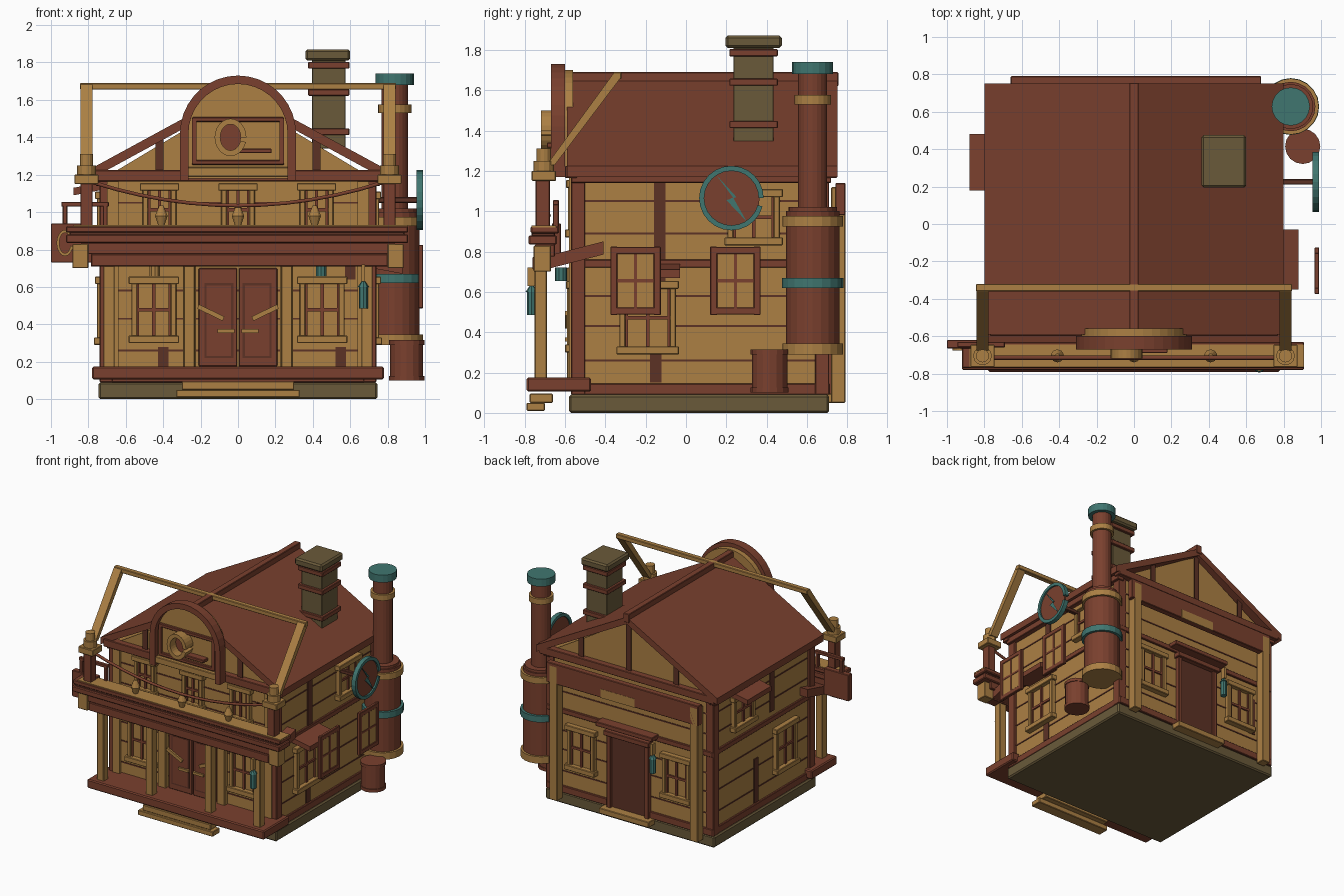
import bpy, bmesh, math
from mathutils import Vector, Matrix

if "Cube" in bpy.data.objects:
    bpy.data.objects.remove(bpy.data.objects["Cube"])


def material(name, rgb):
    m = bpy.data.materials.new(name)
    lin = [((c / 255 + 0.055) / 1.055) ** 2.4 for c in rgb]
    m.diffuse_color = (*lin, 1)
    m.use_nodes = True
    m.node_tree.nodes["Principled BSDF"].inputs["Base Color"].default_value = m.diffuse_color
    return m


TAN = material("tan_wood", (172, 128, 68))
RED = material("red_brown_wood", (122, 64, 46))
DARK = material("dark_brown_wood", (92, 50, 37))
TEAL = material("teal_metal", (64, 118, 112))
STONE = material("olive_stone", (106, 90, 58))


def finish(name, bm, mat, bevel=0.0):
    bmesh.ops.recalc_face_normals(bm, faces=bm.faces)
    me = bpy.data.meshes.new(name)
    bm.to_mesh(me)
    bm.free()
    me.materials.append(mat)
    ob = bpy.data.objects.new(name, me)
    bpy.context.collection.objects.link(ob)
    if bevel:
        b = ob.modifiers.new("bevel", "BEVEL")
        b.width, b.segments = bevel, 1
    return ob


def box(name, x0, x1, y0, y1, z0, z1, mat, bevel=0.004, rot=None):
    size = Vector((abs(x1 - x0), abs(y1 - y0), abs(z1 - z0)))
    c = Matrix.Translation(((x0 + x1) / 2, (y0 + y1) / 2, (z0 + z1) / 2))
    r = Matrix.Rotation(rot[1], 4, rot[0]) if rot else Matrix()
    bm = bmesh.new()
    bmesh.ops.create_cube(bm, size=1, matrix=c @ r @ Matrix.Diagonal((*size, 1)))
    return finish(name, bm, mat, bevel if min(size) > 0.025 else 0)


def cyl(name, x, y, z0, z1, r, mat, r2=None, seg=16):
    bm = bmesh.new()
    bmesh.ops.create_cone(bm, cap_ends=True, segments=seg, radius1=r, radius2=r if r2 is None else r2,
                          depth=z1 - z0, matrix=Matrix.Translation((x, y, (z0 + z1) / 2)))
    return finish(name, bm, mat)


def prism(name, pts, axis, a0, a1, mat):
    """Extrude a 2D outline: axis 'y' takes (x, z) points, axis 'x' takes (y, z)."""
    bm = bmesh.new()
    put = (lambda p, a: (p[0], a, p[1])) if axis == "y" else (lambda p, a: (a, p[0], p[1]))
    f = bm.faces.new([bm.verts.new(put(p, a0)) for p in pts])
    ext = bmesh.ops.extrude_face_region(bm, geom=[f])
    d = Vector(put((0, 0), a1 - a0))
    bmesh.ops.translate(bm, vec=d, verts=[v for v in ext["geom"] if isinstance(v, bmesh.types.BMVert)])
    return finish(name, bm, mat)


def ellipse(cx, cz, rx, rz, n=24, a0=0.0, a1=2 * math.pi):
    return [(cx + rx * math.cos(a0 + (a1 - a0) * i / n), cz + rz * math.sin(a0 + (a1 - a0) * i / n))
            for i in range(n + (a1 < 6))]


def ring(name, cx, cz, rx, rz, w, axis, a0, a1, mat):
    """Flat ring made of two half bands."""
    for s in (0, math.pi):
        o = ellipse(cx, cz, rx, rz, 12, s, s + math.pi)
        i = ellipse(cx, cz, rx - w, rz - w, 12, s, s + math.pi)
        prism(name, o + i[::-1], axis, a0, a1, mat)


# Boxes placed on a wall: u along the wall, n outward from it
def wbox(name, wall, u0, u1, z0, z1, n0, n1, mat, rot=None):
    if wall == "front":
        return box(name, u0, u1, -0.55 - n1, -0.55 - n0, z0, z1, mat, rot=rot)
    if wall == "back":
        return box(name, u0, u1, 0.70 + n0, 0.70 + n1, z0, z1, mat, rot=rot)
    s = 1 if wall == "right" else -1
    return box(name, s * (0.72 + n0), s * (0.72 + n1), u0, u1, z0, z1, mat, rot=rot)


def window(wall, u, z0, z1, w, base=0.0, frame=TAN, glass=TAN):
    h, t, n = w / 2, 0.03, wall + "_window"
    wbox(n + "_pane", wall, u - h, u + h, z0, z1, base, base + 0.012, glass)
    for s in (-1, 1):
        wbox(n + "_jamb", wall, u + s * h, u + s * (h - t), z0, z1, base, base + 0.035, frame)
        wbox(n + "_inner_trim", wall, u + s * (h - t), u + s * (h - t - .012), z0 + t, z1 - t, base, base + 0.022, RED)
    wbox(n + "_sill", wall, u - h - .015, u + h + .015, z0 - .01, z0 + t, base, base + 0.05, frame)
    wbox(n + "_head", wall, u - h - .015, u + h + .015, z1 - t, z1 + .01, base, base + 0.045, frame)
    wbox(n + "_mullion", wall, u - .009, u + .009, z0, z1, base, base + 0.025, RED)
    zm = (z0 + z1) / 2
    wbox(n + "_bar", wall, u - h + t, u + h - t, zm - .009, zm + .009, base, base + 0.024, RED)


# Foundation, walls and gables
box("foundation", -.745, .745, -.58, .71, 0, .09, STONE, .01)
box("house_walls", -.72, .72, -.55, .70, .09, 1.2, TAN)
prism("gable_infill", [(-.72, 1.18), (.72, 1.18), (0, 1.61)], "y", -.55, .70, TAN)
box("floor_trim", -.735, .735, -.565, .715, .72, .76, RED)
box("base_trim", -.735, .735, -.565, .715, .09, .145, RED)
for sx in (-1, 1):
    for y in (-.535, .675):
        box("corner_board", sx * .67, sx * .74, y - .035, y + .035, .09, 1.2, RED)
    box("eave_beam", sx * .70, sx * .76, -.57, .72, 1.14, 1.19, RED)
for y in (-.57, .72):
    box("gable_beam", -.77, .77, y - .03, y + .03, 1.165, 1.225, RED)
    for x in (-.42, 0, .42):
        box("gable_stud", x - .022, x + .022, y - .003, y + .003, 1.2, 1.62 - abs(x) * .56, DARK)

# Plank seams and worn patches
for wall, u0, u1 in (("front", -.67, .67), ("back", -.67, .67), ("left", -.5, .64), ("right", -.5, .64)):
    for z in (.26, .43, .58, .89, 1.05):
        wbox("plank_seam", wall, u0, u1, z - .005, z + .005, 0, .004, DARK)
for wall, u, z0, z1 in (("right", -.13, .76, 1.17), ("right", -.15, .15, .29), ("right", -.13, .64, .74),
                        ("left", -.05, .8, 1.17), ("left", .15, .15, .5), ("front", -.4, .15, .28),
                        ("front", .55, .15, .28), ("front", .6, .64, .72), ("back", -.55, .3, .6)):
    wbox("worn_patch", wall, u - .028, u + .028, z0, z1, 0, .007, DARK)

# Roof
for s in (-1, 1):
    prism("roof_slope", [(0, 1.66), (s * .80, 1.225), (s * .80, 1.17), (0, 1.605)], "y", -.59, .75, RED)
box("roof_ridge", -.025, .025, -.60, .755, 1.62, 1.69, RED)

# Front porch
box("porch_deck", -.78, .78, -.79, -.47, .105, .175, RED, .008)
box("lower_step", -.33, .33, -.79, -.70, .01, .05, TAN)
box("upper_step", -.30, .30, -.775, -.66, .05, .095, TAN)
for x in (-.69, -.26, .26, .69):
    box("porch_post", x - .03, x + .03, -.75, -.69, .17, .75, TAN)
prism("porch_roof", [(-.70, .71), (-.70, .775), (-.41, .85), (-.41, .785)], "x", -.785, .80, RED)
box("porch_fascia", -.785, .80, -.76, -.68, .71, .775, RED)
box("balcony_lower_beam", -.84, .84, -.75, -.65, .775, .835, RED)
box("balcony_beam", -.92, .91, -.78, -.64, .835, .88, RED, .006)
box("balcony_rail_board", -.92, .91, -.77, -.63, .89, .925, RED, .006)
box("balcony_core", -.90, .89, -.765, -.65, .87, .90, DARK)
box("balcony_top", -.88, .91, -.765, -.645, .92, .93, TAN)

# Balcony end columns and tall frame
for s in (-1, 1):
    x = s * .81
    box("balcony_bracket", s * .80, s * .885, -.755, -.67, .70, .83, TAN)
    box("balcony_column", x - .033, x + .033, -.745, -.675, .92, 1.16, RED)
    box("column_capital", x - .065, x + .065, -.765, -.645, 1.15, 1.20, TAN)
    cyl("capital_neck", x, -.705, 1.20, 1.25, .05, TAN, seg=12)
    cyl("column_finial", x, -.705, 1.25, 1.31, .035, TAN, seg=12)
    prism("frame_strut", [(-.69, 1.23), (-.65, 1.23), (-.325, 1.66), (-.325, 1.69), (-.355, 1.69)],
          "x", x - .033, x + .033, TAN)
box("frame_top_bar", -.845, .845, -.36, -.32, 1.655, 1.69, TAN)
for x in (-.41, 0, .41):
    cyl("baluster_base", x, -.705, .93, .98, .018, TAN, r2=.035, seg=10)
    cyl("baluster_top", x, -.705, .98, 1.035, .035, TAN, r2=.012, seg=10)

# Swag rope between the columns
cu = bpy.data.curves.new("swag_rope", "CURVE")
cu.dimensions, cu.bevel_depth, cu.bevel_resolution = "3D", .011, 1
sp = cu.splines.new("POLY")
sp.points.add(12)
for i, p in enumerate(sp.points):
    t = i / 6 - 1
    p.co = (.78 * t, -.715, 1.035 + .125 * t * t, 1)
cu.materials.append(RED)
bpy.context.collection.objects.link(bpy.data.objects.new("swag_rope", cu))

# Side sign and small rail on the left end
box("side_sign", -1.0, -.78, -.665, -.62, .73, .94, RED)
ring("sign_ring", -.925, .835, .045, .07, .015, "y", -.675, -.665, TAN)
box("side_rail", -.945, -.69, -.66, -.63, 1.03, 1.055, RED)
for x in (-.925, -.71):
    box("side_rail_post", x - .013, x + .013, -.66, -.63, .92, 1.04, RED)

# Front doors and windows
for s in (-1, 1):
    wbox("front_door", "front", s * .005, s * .21, .175, .70, 0, .025, RED)
    wbox("door_panel", "front", s * .025, s * .18, .22, .62, .025, .032, DARK)
    wbox("door_inset", "front", s * .037, s * .168, .232, .608, .03, .036, RED)
    wbox("door_brace", "front", s * .07, s * .22, .45, .475, .035, .05, TAN, rot=("Y", -s * .45))
    wbox("door_handle", "front", s * .02, s * .11, .355, .375, .03, .05, TAN)
    wbox("door_frame", "front", s * .225, s * .295, .15, .72, 0, .04, TAN)
    wbox("wall_edge_board", "front", s * .64, s * .70, .15, 1.17, .01, .03, TAN)
    window("front", s * .45, .31, .645, .24)
    window("front", s * .42, .88, 1.145, .18)
    cyl("window_lamp", s * .445, -.62, .655, .72, .03, TEAL if s > 0 else TAN, seg=10)
window("front", 0, .88, 1.145, .18)

# Arched sign on the gable
arch = ellipse(0, 1.42, .31, .31, 18, 0, math.pi)
inner = ellipse(0, 1.42, .265, .265, 18, 0, math.pi)
prism("arch_panel", [(.28, 1.18)] + ellipse(0, 1.42, .28, .28, 18, 0, math.pi) + [(-.28, 1.18)], "y", -.63, -.56, TAN)
prism("arch_trim", [(.31, 1.17)] + arch + [(-.31, 1.17), (-.265, 1.17)] + inner[::-1] + [(.265, 1.17)],
      "y", -.67, -.60, RED)
box("arch_base", -.28, .28, -.66, -.60, 1.19, 1.24, TAN)
for z in (1.265, 1.495):
    box("sign_frame_rail", -.245, .245, -.65, -.62, z - .013, z + .013, RED)
for x in (-.235, .235):
    box("sign_frame_side", x - .012, x + .012, -.65, -.62, 1.26, 1.50, RED)
ring("sign_dial", -.04, 1.40, .085, .10, .03, "y", -.72, -.63, TAN)
prism("sign_dial_face", ellipse(-.04, 1.40, .056, .071, 16), "y", -.65, -.62, RED)
box("sign_dial_arm", -.02, .18, -.69, -.63, 1.315, 1.34, RED)

# Side windows, awnings and outer shutters
window("right", -.19, .30, .645, .28)
window("right", .335, .84, 1.10, .26)
window("left", .33, .84, 1.10, .26)
window("left", -.2, .30, .645, .26)
prism("right_awning", [(.72, .70), (.72, .74), (.88, .71), (.88, .67)], "y", -.35, -.03, RED)
prism("left_awning", [(-.72, 1.12), (-.72, 1.16), (-.88, 1.13), (-.88, 1.09)], "y", .18, .48, RED)
for y in (-.25, .245):
    box("hung_shutter_panel", .972, .985, y - .12, y + .12, .49, .82, TAN)
    for s in (-1, 1):
        box("hung_shutter_side", .965, .99, y + s * .09, y + s * .125, .485, .825, RED)
        zc = .655 + s * .15
        box("hung_shutter_rail", .965, .99, y - .125, y + .125, zc - .018, zc + .018, RED)
    box("hung_shutter_mullion", .969, .988, y - .008, y + .008, .49, .82, RED)
    box("hung_shutter_bar", .969, .988, y - .1, y + .1, .647, .663, RED)

# Round bolt emblem plate
ring("emblem_ring", .225, 1.065, .16, .16, .025, "x", .955, .99, TEAL)
prism("emblem_disc", ellipse(.225, 1.065, .14, .14), "x", .965, .978, RED)
prism("emblem_bolt", [(.15, 1.18), (.25, 1.07), (.22, 1.065), (.30, .95), (.20, 1.055), (.235, 1.065)],
      "x", .975, .985, TEAL)
box("emblem_arm", .72, .97, .21, .24, 1.05, 1.08, DARK)

# Boiler stack and barrel
for name, z0, z1, r, m in (
        ("boiler_body", .30, 1.0, .132, RED), ("boiler_lower_ring", .29, .345, .15, TAN),
        ("boiler_teal_band", .62, .67, .152, TEAL), ("boiler_upper_ring", .925, .975, .15, TAN),
        ("boiler_top", .975, 1.02, .12, RED), ("stack_pipe", 1.0, 1.7, .072, RED),
        ("stack_ring", 1.53, 1.575, .09, TAN), ("stack_cap", 1.68, 1.74, .102, TEAL)):
    cyl(name, .838, .628, z0, z1, r, m, seg=20)
for z0, z1, r in ((.10, .31, .088), (.10, .125, .094), (.29, .315, .094)):
    cyl("side_barrel", .902, .415, z0, z1, r, RED, seg=16)

# Chimney
box("chimney_stack", .395, .575, .235, .435, 1.34, 1.82, STONE)
box("chimney_cap", .36, .60, .195, .475, 1.81, 1.87, STONE, .012)
for z in (1.43, 1.64, 1.785):
    box("chimney_band", .375, .595, .215, .455, z - .018, z + .018, RED)

# Back side: door, windows, posts and beam
wbox("back_door", "back", -.15, .15, .10, .68, 0, .02, DARK)
for s in (-1, 1):
    wbox("back_door_jamb", "back", s * .15, s * .185, .09, .70, 0, .04, RED)
    box("back_post", s * .62 - .035, s * .62 + .035, .72, .79, .05, 1.12, TAN)
    window("back", s * .42, .31, .645, .24)
wbox("back_door_head", "back", -.20, .20, .67, .71, 0, .06, RED)
wbox("back_door_awning", "back", -.25, .25, .74, .775, 0, .085, RED)
wbox("back_step", "back", -.22, .22, .05, .095, 0, .085, TAN)
box("back_beam", -.66, .68, .74, .79, .98, 1.14, RED)
box("back_beam_patch", -.1, .2, .785, .7915, .98, 1.05, TAN)

# Lanterns
for x, y in ((.67, -.765), (-.235, .755)):
    cyl("lantern_body", x, y, .485, .60, .024, TEAL, seg=8)
    cyl("lantern_cap", x, y, .60, .63, .03, TEAL, r2=.01, seg=8)
    box("lantern_bracket", x - .01, x + .01, y - .02, y + .02, .63, .72, TAN)
